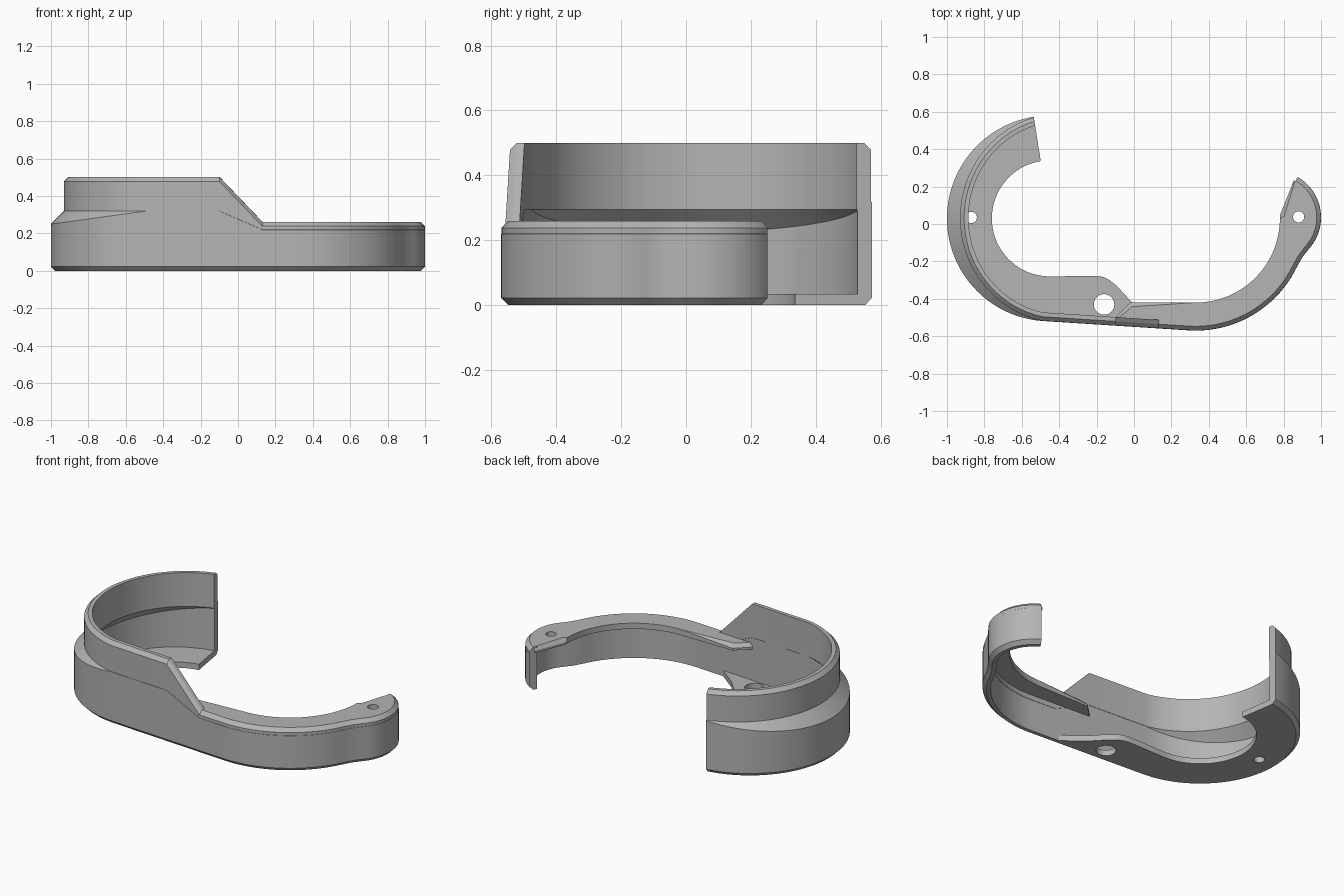
import bpy, bmesh
from math import sin, cos, radians, pi
from mathutils import Vector

if "Cube" in bpy.data.objects:
    bpy.data.objects.remove(bpy.data.objects["Cube"])

grey = bpy.data.materials.new("plain grey")
grey.use_nodes = True
colour = (0.46, 0.46, 0.46, 1)
grey.diffuse_color = colour
grey.node_tree.nodes["Principled BSDF"].inputs["Base Color"].default_value = colour

HIGH, LOW = 0.5, 0.26      # rim heights of the two halves
WALL, PLATE, CHAMFER = 0.045, 0.035, 0.022
RING, BEND, KNOB = Vector((-0.45, 0.03)), Vector((0.33, 0.03)), Vector((0.75, 0.035))
RING_R, BEND_R, KNOB_R = 0.55, 0.6, 0.25
TANGENT = 266.3            # direction in which both large arcs meet the straight


def polar(deg, r=1):
    return Vector((cos(radians(deg)), sin(radians(deg)))) * r


def arc(centre, r, a, b, n):
    return [centre + polar(a + (b - a) * i / n, r) for i in range(n + 1)]


def finish(bm, name):
    bmesh.ops.recalc_face_normals(bm, faces=bm.faces)
    mesh = bpy.data.meshes.new(name)
    bm.to_mesh(mesh)
    bm.free()
    mesh.materials.append(grey)
    obj = bpy.data.objects.new(name, mesh)
    bpy.context.collection.objects.link(obj)
    return obj


def smooth(obj):
    bpy.ops.object.select_all(action='DESELECT')
    obj.select_set(True)
    bpy.context.view_layer.objects.active = obj
    bpy.ops.object.shade_smooth_by_angle(angle=radians(25))


def drill(obj, x, y, r):
    bpy.ops.mesh.primitive_cylinder_add(vertices=32, radius=r, depth=2, location=(x, y, 0))
    cutter = bpy.context.object
    cutter.hide_render = True
    mod = obj.modifiers.new("hole", 'BOOLEAN')
    mod.operation, mod.solver, mod.object = 'DIFFERENCE', 'EXACT', cutter
    bpy.context.view_layer.objects.active = obj
    bpy.ops.object.modifier_apply(modifier=mod.name)
    bpy.data.objects.remove(cutter)


def plate(name, outline, z0, z1, chamfered=()):
    """Flat plate; the top edges running along the chamfered points are bevelled."""
    bm = bmesh.new()
    low = [bm.verts.new((p.x, p.y, z0)) for p in outline]
    top = [bm.verts.new((p.x, p.y, z1)) for p in outline]
    bm.faces.new(low)
    bm.faces.new(top)
    for i in range(len(low)):
        j = (i + 1) % len(low)
        bm.faces.new((low[i], low[j], top[j], top[i]))
    marked = {v for v, p in zip(top, outline) if p in chamfered}
    edges = [e for e in bm.edges if all(v in marked for v in e.verts)]
    if edges:
        bmesh.ops.bevel(bm, geom=edges, offset=CHAMFER, segments=1, affect='EDGES')
    return finish(bm, name)


# Wall stations: outer point, inward direction, rim height, step depth
stations = []
for i in range(57):
    a = 99 + (TANGENT - 99) * i / 56
    step = max(0.001, 0.07 * sin(pi * (a - 97) / (TANGENT - 97)))
    stations.append((RING + polar(a, RING_R), -polar(a), HIGH, step))
ring_count = len(stations)
start, end = stations[-1][0], BEND + polar(TANGENT, BEND_R)
for x, h in ((-0.1, HIGH), (0.13, LOW)):
    p = start.lerp(end, (x - start.x) / (end.x - start.x))
    stations.append((p, -polar(TANGENT), h, 0.001))
for centre, r, a, b, n in ((BEND, BEND_R, TANGENT - 360, -26, 26),
                           (Vector((0.9, -0.178)), 0, -34, -34, 0),
                           (KNOB, KNOB_R, -42, 60, 28)):
    for i in range(n + 1):
        t = a + (b - a) * i / max(n, 1)
        stations.append((centre + polar(t, r), -polar(t), LOW, 0.001))


def section(h, d):
    """Wall profile as (inward offset, height), stepped inward by d."""
    ledge = min(0.32, h - 0.04)
    return [(CHAMFER, 0), (0, CHAMFER), (0, ledge - d), (d, ledge), (d, h - CHAMFER),
            (d + CHAMFER, h), (d + WALL, h), (d + WALL, ledge - 0.025),
            (WALL, ledge - 0.025 - d), (WALL, 0)]


# Continuous outer wall
bm = bmesh.new()
loops = []
for p, n, h, d in stations:
    loops.append([bm.verts.new((*(p + n * t), z)) for t, z in section(h, d)])
for a, b in zip(loops, loops[1:]):
    for i in range(len(a)):
        j = (i + 1) % len(a)
        bm.faces.new((a[i], a[j], b[j], b[i]))
bm.faces.new(loops[0])
bm.faces.new(loops[-1])
smooth(finish(bm, "outer_wall"))

inside = [p + n * 0.03 for p, n, h, d in stations]

# Floor under the tall half
floor_edge = [Vector(p) for p in ((-0.01, -0.42), (-0.07, -0.355), (-0.1, -0.325),
                                  (-0.13, -0.3), (-0.165, -0.283), (-0.2, -0.278))]
floor = plate("floor_plate", inside[:ring_count + 2] + floor_edge
              + arc(RING, 0.31, 270, 99, 56), 0, PLATE)
drill(floor, -0.16, -0.43, 0.055)
drill(floor, -0.87, 0.035, 0.03)
smooth(floor)

# Roof over the low half
roof_edge = [Vector((0.855, 0.235))] + arc(BEND, 0.45, 2, -90, 40)
roof_edge += [Vector((-0.02, -0.42)), Vector((-0.1, -0.5))]
roof = plate("roof_plate", inside[ring_count:] + roof_edge, LOW - PLATE, LOW, roof_edge)
drill(roof, 0.88, 0.038, 0.03)
smooth(roof)
